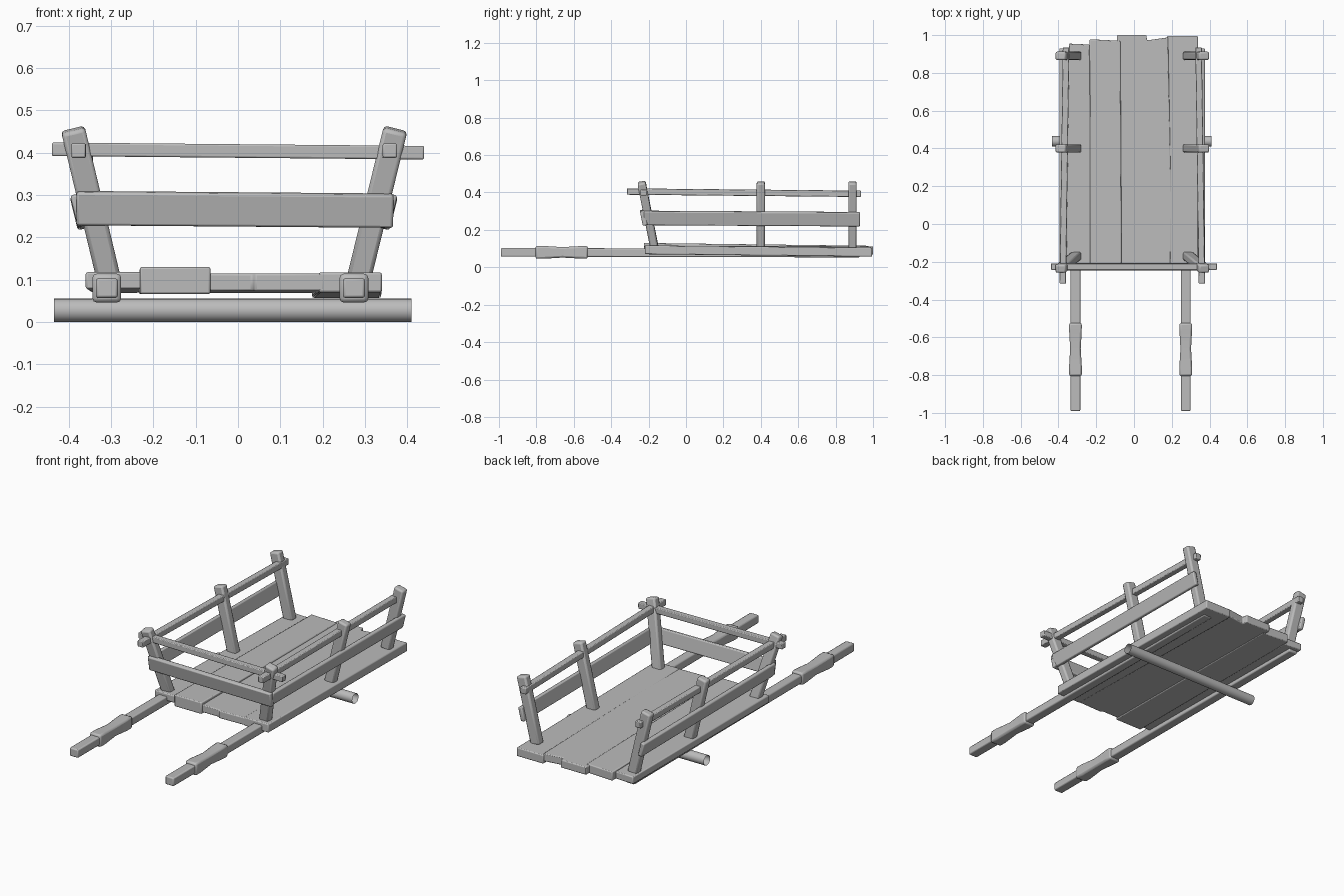
import bpy, bmesh, math
from mathutils import Vector, Matrix

if "Cube" in bpy.data.objects:
    bpy.data.objects.remove(bpy.data.objects["Cube"])

wood = bpy.data.materials.new("grey wood")
wood.use_nodes = True
GREY = (0.5, 0.5, 0.5, 1)
wood.diffuse_color = GREY
wood.node_tree.nodes["Principled BSDF"].inputs["Base Color"].default_value = GREY


def finish(name, bm, bevel=0.006):
    bmesh.ops.recalc_face_normals(bm, faces=bm.faces)
    mesh = bpy.data.meshes.new(name)
    bm.to_mesh(mesh)
    bm.free()
    mesh.materials.append(wood)
    ob = bpy.data.objects.new(name, mesh)
    bpy.context.collection.objects.link(ob)
    if bevel:
        mod = ob.modifiers.new("worn edges", "BEVEL")
        mod.width = bevel
        mod.segments = 2
        mod.limit_method = "ANGLE"
    bpy.ops.object.select_all(action="DESELECT")
    ob.select_set(True)
    bpy.context.view_layer.objects.active = ob
    bpy.ops.object.shade_smooth_by_angle(angle=math.radians(35))
    return ob


def beam(name, start, end, width, height, up, bevel=0.006):
    """Box from start to end; height runs along up, width across it."""
    start, end = Vector(start), Vector(end)
    d = (end - start).normalized()
    side = d.cross(Vector(up)).normalized()
    top = side.cross(d)
    rot = Matrix((side, d, top)).transposed().to_4x4()
    size = Matrix.Diagonal((width, (end - start).length, height, 1))
    bm = bmesh.new()
    bmesh.ops.create_cube(bm, size=1,
                          matrix=Matrix.Translation((start + end) / 2) @ rot @ size)
    return finish(name, bm, bevel)


def plank(name, outline, front, back):
    """Floor plank from a plan outline; front and back give (bottom, top)."""
    bm = bmesh.new()
    rings = []
    for level in (0, 1):
        ring = []
        for x, y in outline:
            t = (y + 0.22) / 1.2
            ring.append(bm.verts.new((x, y, front[level] * (1 - t) + back[level] * t)))
        rings.append(ring)
        bm.faces.new(ring)
    n = len(outline)
    for i in range(n):
        j = (i + 1) % n
        bm.faces.new((rings[0][i], rings[0][j], rings[1][j], rings[1][i]))
    finish(name, bm, 0.005)


def grip(name, x, z):
    """Square sleeve that narrows in the middle."""
    bm = bmesh.new()
    prev = None
    for y, r in ((-0.805, 0.034), (-0.76, 0.034), (-0.66, 0.028),
                 (-0.57, 0.033), (-0.525, 0.034)):
        ring = [bm.verts.new((x + sx * r, y, z + sz * r))
                for sx, sz in ((-1, -1), (1, -1), (1, 1), (-1, 1))]
        if prev:
            for i in range(4):
                j = (i + 1) % 4
                bm.faces.new((prev[i], prev[j], ring[j], ring[i]))
        else:
            bm.faces.new(ring)
        prev = ring
    bm.faces.new(prev)
    finish(name, bm, 0.01)


# Floor planks
plank("floor_plank_right", [(-0.36, -0.215), (-0.215, -0.215), (-0.235, 0.95), (-0.345, 0.955)],
      (0.078, 0.118), (0.068, 0.108))
plank("floor_plank_mid_right", [(-0.232, -0.225), (-0.065, -0.225), (-0.072, 0.97), (-0.235, 0.978)],
      (0.066, 0.13), (0.066, 0.115))
plank("floor_plank_mid_left",
      [(-0.08, -0.215), (0.035, -0.215), (0.04, -0.225), (0.205, -0.22), (0.18, 0.988),
       (0.07, 0.972), (0.065, 1.0), (-0.09, 1.0)],
      (0.073, 0.115), (0.068, 0.112))
plank("floor_plank_left", [(0.19, -0.22), (0.34, -0.22), (0.338, 0.995), (0.175, 0.995)],
      (0.07, 0.117), (0.057, 0.105))

# Open tube axle
bm = bmesh.new()
bmesh.ops.create_cone(bm, cap_ends=False, segments=24, radius1=0.0275, radius2=0.0275, depth=0.845,
                      matrix=Matrix.Translation((-0.0125, 0.438, 0.0275)) @ Matrix.Rotation(math.pi / 2, 4, "Y"))
finish("axle", bm, 0)

# Each side: shaft, grip, posts, board and rail
for side, s, shaft_x, foot, head in (("right", -1, -0.31, 0.305, 0.39), ("left", 1, 0.274, 0.285, 0.372)):
    beam(side + "_shaft", (shaft_x, -0.99, 0.08), (shaft_x, 0.93, 0.076), 0.052, 0.046, (0, 0, 1))
    grip(side + "_grip", shaft_x, 0.08)

    lean = Vector((s * (head - foot), 0, 0.35))
    for part, y_foot, y_head in (("front", -0.168, -0.238), ("middle", 0.4, 0.4), ("back", 0.89, 0.89)):
        beam(f"{side}_{part}_post", (s * foot, y_foot, 0.1), (s * head, y_head, 0.455),
             0.057, 0.044, (0, 1, 0), 0.009)

    board_x = s * (foot + 0.071)
    beam(side + "_side_board", (board_x, -0.225, 0.264), (board_x, 0.93, 0.257),
         0.024, 0.077, lean)
    beam(side + "_top_rail", (s * (head - 0.013), -0.315, 0.405), (s * (head - 0.03), 0.935, 0.393),
         0.034, 0.034, (0, 0, 1), 0.004)

# Front board and crossbar
beam("front_board", (-0.382, -0.226, 0.269), (0.367, -0.226, 0.263), 0.026, 0.08, (0, -0.2, 1))
beam("front_crossbar", (-0.44, -0.226, 0.408), (0.44, -0.226, 0.4), 0.034, 0.032, (0, 0, 1), 0.004)
